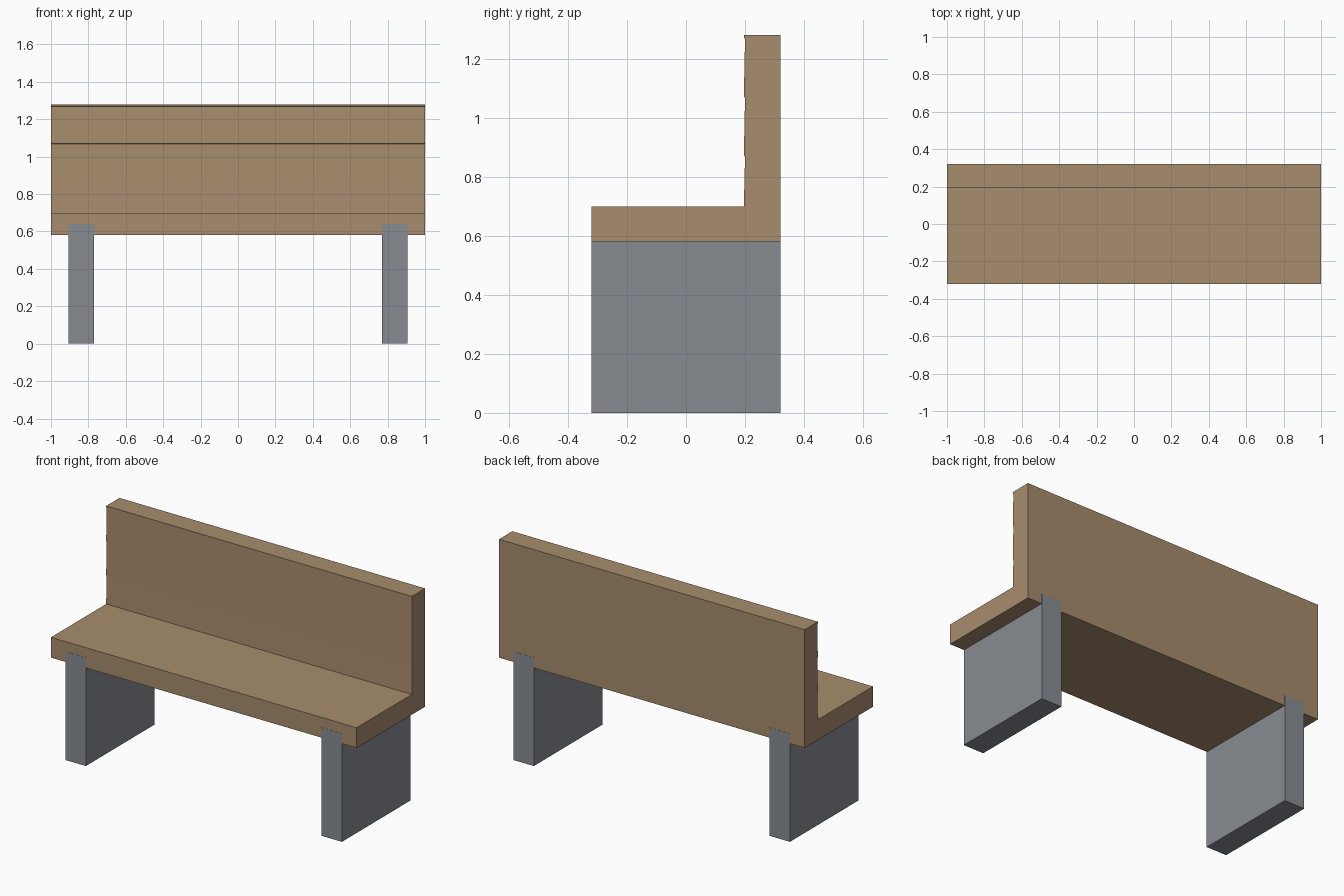
import bpy, bmesh

if "Cube" in bpy.data.objects:
    bpy.data.objects.remove(bpy.data.objects["Cube"], do_unlink=True)


def material(name, color):
    mat = bpy.data.materials.new(name)
    mat.use_nodes = True
    mat.diffuse_color = color
    mat.node_tree.nodes["Principled BSDF"].inputs["Base Color"].default_value = color
    return mat


def extrude_x(name, profile, x0, x1, mat):
    """Solid made from a (y, z) outline swept along x."""
    bm = bmesh.new()
    face = bm.faces.new([bm.verts.new((x0, y, z)) for y, z in profile])
    swept = bmesh.ops.extrude_face_region(bm, geom=[face])["geom"]
    moved = [v for v in swept if isinstance(v, bmesh.types.BMVert)]
    bmesh.ops.translate(bm, verts=moved, vec=(x1 - x0, 0, 0))
    bmesh.ops.recalc_face_normals(bm, faces=bm.faces)
    mesh = bpy.data.meshes.new(name)
    bm.to_mesh(mesh)
    bm.free()
    mesh.materials.append(mat)
    obj = bpy.data.objects.new(name, mesh)
    bpy.context.collection.objects.link(obj)
    return obj


wood = material("warm wood", (0.39, 0.262, 0.153, 1))
stone = material("grey stone", (0.242, 0.262, 0.287, 1))

DEPTH, SEAT_LOW, SEAT_TOP, BACK_TOP = 0.32, 0.58, 0.70, 1.28
BACK_FRONT, LIP = 0.2, 0.004

# Seat and backrest, with shallow overlapping boards on the backrest front
outline = [(-DEPTH, SEAT_LOW), (DEPTH, SEAT_LOW), (DEPTH, BACK_TOP), (BACK_FRONT - LIP, BACK_TOP)]
for z in (1.27, 1.07, 0.87):
    outline += [(BACK_FRONT - LIP, z), (BACK_FRONT, z - 0.001)]
outline += [(BACK_FRONT - LIP, SEAT_TOP), (-DEPTH, SEAT_TOP)]
extrude_x("seat_and_backrest", outline, -1, 1, wood)

# Slab legs, set a hair proud of the seat edges
y, top = DEPTH + 0.001, 0.64
leg_outline = [(-y, 0), (y, 0), (y, top), (-y, top)]
for side, x in (("left", 0.838), ("right", -0.838)):
    extrude_x(side + "_leg", leg_outline, x - 0.067, x + 0.067, stone)
